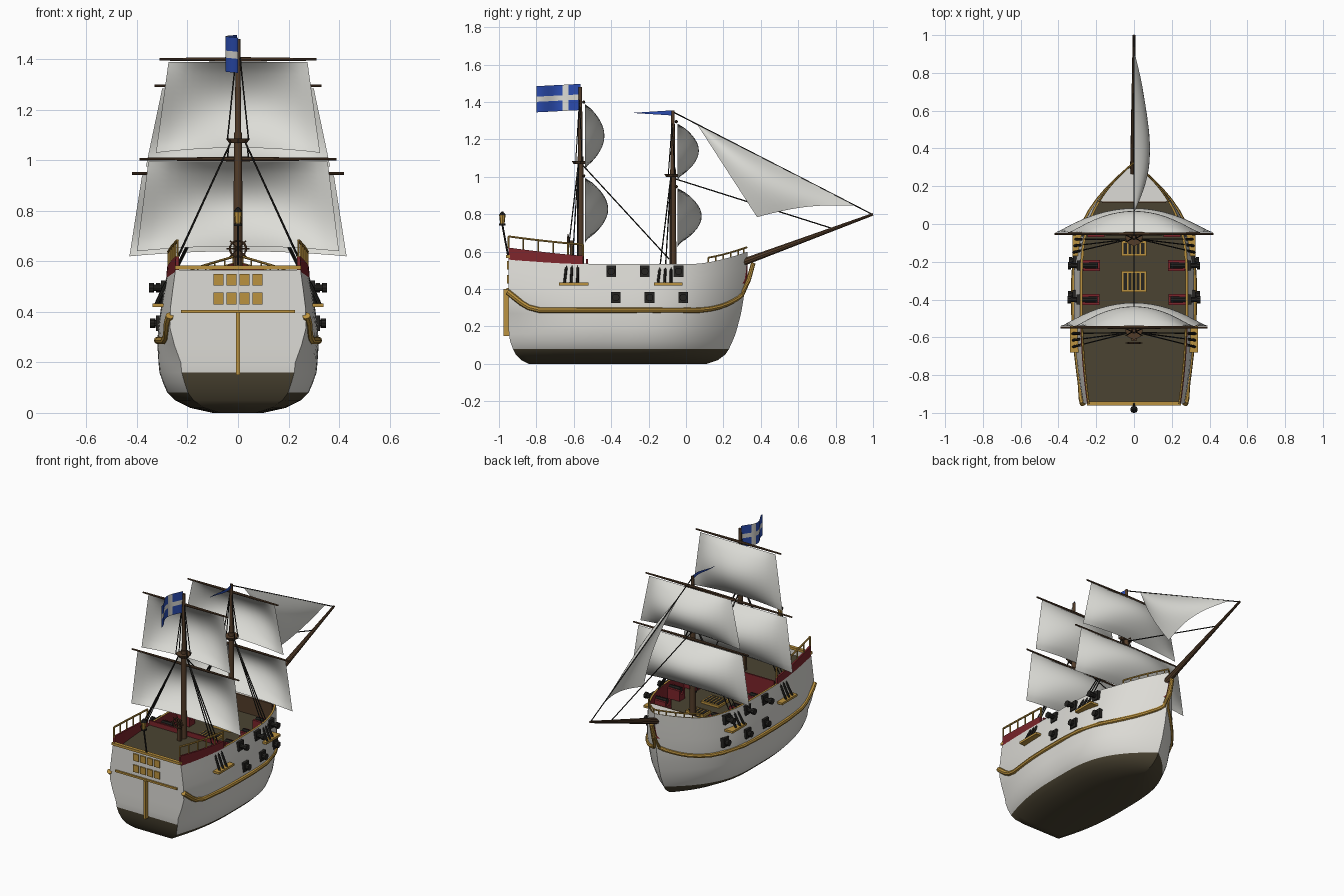
import bpy, bmesh, math
from mathutils import Vector, Matrix

if "Cube" in bpy.data.objects:
    bpy.data.objects.remove(bpy.data.objects["Cube"])

def mat(name, r, g, b):
    m = bpy.data.materials.new(name)
    m.diffuse_color = (r, g, b, 1)
    m.use_nodes = True
    m.node_tree.nodes["Principled BSDF"].inputs["Base Color"].default_value = m.diffuse_color
    return m

WHITE, SAIL = mat("hull white", .72, .71, .67), mat("sail cloth", .72, .72, .68)
DARK, BROWN = mat("dark wood", .07, .057, .032), mat("mast brown", .085, .045, .022)
GOLD, RED = mat("gold", .5, .29, .05), mat("red", .2, .018, .024)
BLUE, BLACK = mat("flag blue", .025, .075, .45), mat("black iron", .018, .017, .015)

# ---------- helpers ----------
def lerp_table(tab, x):
    if x <= tab[0][0]: return tab[0][1]
    for (a, p), (b, q) in zip(tab, tab[1:]):
        if x <= b: return p + (q - p) * (x - a) / (b - a)
    return tab[-1][1]

def make(name, bm, *mats, angle=35):
    bmesh.ops.recalc_face_normals(bm, faces=bm.faces)
    me = bpy.data.meshes.new(name)
    bm.to_mesh(me); bm.free()
    for m in mats: me.materials.append(m)
    me.shade_smooth()
    me.set_sharp_from_angle(angle=math.radians(angle))
    ob = bpy.data.objects.new(name, me)
    bpy.context.collection.objects.link(ob)
    return ob

def box(bm, lo, hi, mi=0):
    lo, hi = Vector(lo), Vector(hi)
    m = Matrix.Translation((lo + hi) / 2) @ Matrix.Diagonal((*(hi - lo), 1))
    vs = bmesh.ops.create_cube(bm, size=1, matrix=m)["verts"]
    for f in {f for v in vs for f in v.link_faces}: f.material_index = mi

def loft(bm, rings, mi=0, cap=True):
    R = [[bm.verts.new(p) for p in r] for r in rings]
    n = len(R[0])
    fs = [bm.faces.new((a[i], a[(i+1) % n], b[(i+1) % n], b[i])) for a, b in zip(R, R[1:]) for i in range(n)]
    if cap: fs += [bm.faces.new(R[0]), bm.faces.new(R[-1])]
    for f in fs: f.material_index = mi

def tube(bm, pts, r0, r1=None, n=8, mi=0):
    pts = [Vector(p) for p in pts]
    r1 = r0 if r1 is None else r1
    rings = []
    for i, p in enumerate(pts):
        t = (pts[min(i+1, len(pts)-1)] - pts[max(i-1, 0)]).normalized()
        a = t.cross(Vector((1, 0, 0)) if abs(t.z) > .9 else Vector((0, 0, 1))).normalized()
        b = a.cross(t)
        r = r0 + (r1 - r0) * i / (len(pts) - 1)
        rings.append([p + r*(a*math.cos(k*math.tau/n) + b*math.sin(k*math.tau/n)) for k in range(n)])
    loft(bm, rings, mi)

def grid(bm, nx, ny, fn, rule=lambda i, j: 0):
    V = [[bm.verts.new(fn(i/nx, j/ny)) for j in range(ny+1)] for i in range(nx+1)]
    for i in range(nx):
        for j in range(ny):
            f = bm.faces.new((V[i][j], V[i+1][j], V[i+1][j+1], V[i][j+1]))
            f.material_index = rule(i, j)

# ---------- hull shape ----------
WIDTH = [(0, .10), (.02, .19), (.05, .25), (.08, .28), (.15, .31), (.25, .32), (.33, .317), (.42, .305), (.535, .285)]
STERN = [(0, -.84), (.02, -.88), (.05, -.91), (.08, -.925), (.12, -.94), (.18, -.95)]
BOW = [(0, .11), (.02, .17), (.05, .21), (.08, .23), (.15, .262), (.25, .29), (.33, .307), (.42, .32), (.535, .33)]

def top(y):
    if y < -.5: return .535 + .03 * ((-.5 - y) / .45) ** 1.5
    return .535 + .065 * (max(0, y - .05) / .28) ** 1.5

def half(u, zl):
    w = lerp_table(WIDTH, zl)
    if u < .4:
        return w * (1 - (1 - lerp_table([(0, .7), (.2, .72), (.35, .87)], zl)) * ((.4 - u) / .4) ** 2)
    return w * (1 - (max(0, u - .5) / .5) ** 2.8)

def hw(y, z):  # half width of the hull at a real height
    zl = z if z < .27 else min(.535, .27 + (z - .27) * .265 / (top(y) - .27))
    s, b = lerp_table(STERN, zl), lerp_table(BOW, zl)
    return half(min(1, max(0, (y - s) / (b - s))), zl)

LEVELS = [0, .02, .05, .08, .12, .16, .2, .27, .33, .4, .47, .535]
bm = bmesh.new()
rings = []
N = 36
for c in range(N + 1):
    u = 1 - (1 - c / N) ** 1.5
    r = []
    for zl in LEVELS:
        s, b = lerp_table(STERN, zl), lerp_table(BOW, zl)
        y = s + (b - s) * u
        r.append((half(u, zl), y, zl + max(0, (zl - .27) / .265) * (top(y) - .535)))
    x, y, z = r[-1]
    r += [(max(0, x - .013), y, z), (max(0, x - .013), y, .43)]
    rings.append([bm.verts.new((-a, b, c)) for a, b, c in reversed(r)] + [bm.verts.new(p) for p in r])
M = len(rings[0]); H = M // 2
for a, b in zip(rings, rings[1:]):
    for i in range(M):
        f = bm.faces.new((a[i], a[(i+1) % M], b[(i+1) % M], b[i]))
        k = i - H if i >= H else H - 2 - i        # strip number counted from the keel
        f.material_index = 1 if k < 3 or i == M-1 else 0 if k < 11 else 2 if k == 11 else 3
for k in range(11):                               # transom
    a = rings[0]
    f = bm.faces.new((a[H+k], a[H+k+1], a[H-2-k], a[H-1-k]))
    f.material_index = 1 if LEVELS[k] < .16 else 0
bmesh.ops.remove_doubles(bm, verts=bm.verts, dist=1e-5)
make("hull", bm, WHITE, DARK, GOLD, RED)

# raised decks
for name, y0, y1, z, m in (("quarterdeck", -.948, -.53, .53, DARK), ("foredeck", .12, .325, .54, WHITE)):
    bm = bmesh.new()
    ys = [y0 + (y1 - y0) * i / 10 for i in range(11)]
    loft(bm, [[(sx*(max(.005, hw(y, z) - .008)), y, h) for sx, h in ((-1, z-.01), (1, z-.01), (1, z), (-1, z))] for y in ys])
    make(name, bm, m)
bm = bmesh.new()
box(bm, (-.275, -.535, .43), (.275, -.525, .56))
box(bm, (-.03, -.525, .43), (.03, -.519, .525), 1)
make("cabin_bulkhead", bm, RED, GOLD)
bm = bmesh.new()
box(bm, (-.17, .11, .43), (.17, .12, .54))
make("foredeck_bulkhead", bm, BROWN)

# red bulwark, rails and wale, both sides
bulwark, rail, wale = bmesh.new(), bmesh.new(), bmesh.new()
WZ = [(-.95, .385), (-.9, .34), (-.85, .305), (-.78, .287), (.1, .287), (.2, .31), (.27, .345), (.3, .37)]
for s in (-1, 1):
    ys = [-.95 + .04 * i for i in range(11)]
    edge = [(y, hw(y, top(y)), top(y), top(y) + .042 + .015 * (-.55 - y) / .4) for y in ys]
    loft(bulwark, [[(s*(x+.002), y, a-.03), (s*(x-.002), y, b), (s*(x-.014), y, b), (s*(x-.014), y, a-.035)] for y, x, a, b in edge])
    hand = [(s*(x-.008), y, b + .06) for y, x, a, b in edge]
    tube(rail, hand, .006, n=6)
    for i in range(0, 11, 2):
        tube(rail, [(hand[i][0], hand[i][1], edge[i][3] - .005), hand[i]], .005, n=6)
    fore = [(s*max(0, hw(y, top(y)) - .006), y, top(y) + .025) for y in (.12, .16, .2, .24, .28, .31, .325)]
    tube(rail, fore, .005, n=6)
    for p in fore[:6]:
        tube(rail, [(p[0], p[1], p[2] - .03), p], .004, n=6)
    ys = [-.953, -.92, -.88, -.84, -.78, -.6, -.45, -.3, -.15, 0, .07, .13, .18, .22, .25, .275, .29, .3]
    path = [(s*hw(y, lerp_table(WZ, y)), y, lerp_table(WZ, y)) for y in ys]
    tube(wale, path + [(s*.004, .335, .45), (s*.002, .36, .54)], .016, .012)
make("red_bulwark", bulwark, RED)
make("deck_rails", rail, GOLD)
make("gold_wale", wale, GOLD)

# stern: rudder, trim, windows, lantern
bm = bmesh.new()
box(bm, (-.008, -.975, .15), (.008, -.94, .4))
box(bm, (-.225, -.96, .395), (.225, -.945, .407))
box(bm, (-.25, -.962, .567), (.25, -.94, .583))
for x in (-.077, -.026, .026, .077):
    for z in (.453, .527):
        box(bm, (x-.02, -.957, z-.023), (x+.02, -.949, z+.023))
make("stern_trim_and_windows", bm, GOLD)
bm = bmesh.new()
tube(bm, [(0, -.95, .57), (0, -.982, .745)], .005, n=6)
tube(bm, [(0, -.982, .74), (0, -.982, .75)], .018)
tube(bm, [(0, -.982, .75), (0, -.982, .795)], .012, .017, mi=1)
tube(bm, [(0, -.982, .795), (0, -.982, .815)], .02, .004)
make("stern_lantern", bm, BLACK, GOLD)

# cannons, ports and carriages
bm = bmesh.new()
for s in (-1, 1):
    for z, ys, out in ((.495, (-.4, -.22, -.04), .06), (.355, (-.375, -.195, -.015), .035)):
        for y in ys:
            x = hw(y, z)
            box(bm, (s*x - .012, y - .026, z - .03), (s*x + .012, y + .026, z + .03))
            tube(bm, [(s*(x - .1), y, z), (s*(x + out), y, z)], .018, .013, 10)
            tube(bm, [(s*(x + out - .018), y, z), (s*(x + out), y, z)], .02, n=10)
            if z > .4:
                for d in (-.022, .022):
                    box(bm, (s*(x-.065) - .045, y+d-.008, .432), (s*(x-.065) + .045, y+d+.008, .5), 1)
                box(bm, (s*(x-.065) - .045, y-.02, .432), (s*(x-.065) + .045, y+.02, .47), 1)
make("cannons", bm, BLACK, RED)

# grated hatches
bm = bmesh.new()
for y, d in ((-.13, .04), (-.305, .055)):
    box(bm, (-.065, y-d, .43), (.065, y+d, .445))
    box(bm, (-.055, y-d+.01, .44), (.055, y+d-.01, .447), 1)
    for i in range(4):
        box(bm, (-.036 + i*.022, y-d+.01, .445), (-.03 + i*.022, y+d-.01, .45))
make("deck_hatches", bm, GOLD, BLACK)

# steering wheel
bm = bmesh.new()
C = Vector((0, -.63, .65))
ring = [C + .032 * Vector((math.cos(a*math.tau/20), 0, math.sin(a*math.tau/20))) for a in range(21)]
tube(bm, ring, .005, n=6)
for k in range(4):
    d = .045 * Vector((math.cos(k*math.pi/4), 0, math.sin(k*math.pi/4)))
    tube(bm, [C - d, C + d], .003, n=6)
box(bm, (-.012, -.62, .53), (.012, -.6, .66))
make("steering_wheel", bm, BROWN)

# masts, yards, sails, shrouds
spars, ropes, chan = bmesh.new(), bmesh.new(), bmesh.new()
RIGS = (("main", -.565, 1.48, 1.08, ((1.40, .31, 1.39, 1.03, .275, .325, .105), (1.005, .39, .995, .64, .355, .40, .125)), (-.65, -.615, -.58), (-.68, -.52)),
        ("fore", -.07, 1.355, 1.01, ((1.295, .33, 1.285, .975, .30, .365, .115), (.948, .42, .94, .62, .38, .43, .13)), (-.15, -.115, -.08), (-.17, -.02)))
for name, ym, zt, zp, yards, ys, cy in RIGS:
    tube(spars, [(0, ym, .42), (0, ym, zp + .03)], .019, .016, 12)
    tube(spars, [(0, ym, zp), (0, ym, zt)], .013, .009, 12)
    tube(spars, [(0, ym, zp - .012), (0, ym, zp + .006)], .035, .047)
    for n, (zy, L, z0, z1, w0, w1, B) in zip(("upper", "lower"), yards):
        for s in (-1, 1):
            tube(spars, [(0, ym + .018, zy), (s*L, ym + .018, zy)], .009, .005)
        bm = bmesh.new()
        def cloth(i, j):
            u = 2*i - 1
            return (u*(w0 + (w1-w0)*j), ym + .024 + B * math.sin(math.pi*j)**.8 * (1 - u*u),
                    z0 + (z1-z0)*j + .02*j*(1 - u*u))
        grid(bm, 16, 14, cloth)
        make(f"{name}_{n}_sail", bm, SAIL, angle=60)
    for s in (-1, 1):
        x = hw(sum(cy)/2, .43)
        box(chan, (s*(x+.008) - .03, cy[0], .42), (s*(x+.008) + .03, cy[1], .434))
        for y in ys:
            a, b = Vector((s*(hw(y, .43) + .025), y, .43)), Vector((s*.025, ym - .01, zp))
            tube(ropes, [a, b], .0035, n=5)
            tube(ropes, [a, a.lerp(b, .13)], .007, n=6)
        for d in (-.025, .01):
            tube(ropes, [(s*.042, ym + d, zp), (s*.008, ym - .005, zt - .07)], .003, n=5)
# bowsprit and stays
tube(spars, [(0, .27, .53), (0, 1.0, .8)], .021, .007, 10)
for a, b in (((-.065, 1.345), (.995, .8)), ((-.06, .99), (.78, .725)), ((-.55, 1.06), (-.09, .56))):
    tube(ropes, [(0, *a), (0, *b)], .0035, n=5)
make("masts_and_yards", spars, BROWN)
make("rigging", ropes, BLACK)
make("shroud_channels", chan, GOLD)

# triangular headsail
bm = bmesh.new()
A, B, C = Vector((0, .06, 1.28)), Vector((0, .915, .845)), Vector((0, .38, .785))
def jib(s, t):
    p = A + s * (B + t*(C - B) - A)
    return p + Vector((.085 * math.sin(math.pi*t*.75) * math.sin(math.pi*s*.75), 0, .025 * s**3 * math.sin(math.pi*t)))
grid(bm, 14, 12, jib)
bmesh.ops.remove_doubles(bm, verts=bm.verts, dist=1e-5)
make("headsail", bm, SAIL, angle=60)

# flags
bm = bmesh.new()
grid(bm, 15, 5, lambda i, j: (-.025 * (1 - math.cos(math.tau*i*.9)), -.8 + .235*i, 1.345 + .14*j + .012*i),
     lambda i, j: 1 if j == 2 or i in (9, 10) else 0)
make("main_flag", bm, BLUE, WHITE, angle=60)
bm = bmesh.new()
grid(bm, 10, 2, lambda i, j: (.012 * math.sin(5*i), -.07 - .21*i, 1.342 + (j - .5) * .028 * (1 - .95*i)))
make("fore_pennant", bm, BLUE, angle=60)
